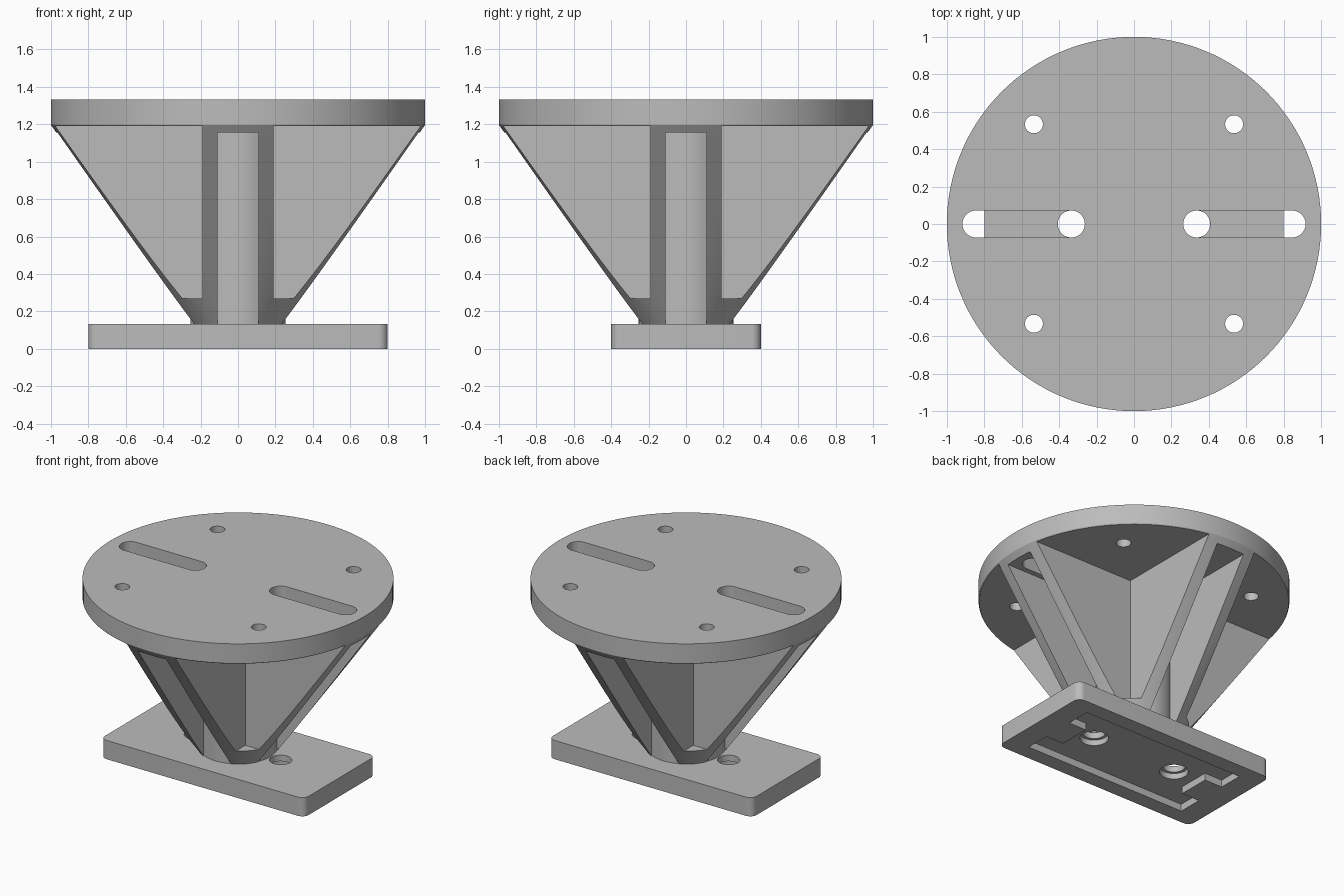
import bpy, bmesh, math
from mathutils import Matrix, Vector

cube = bpy.data.objects.get("Cube")
if cube:
    bpy.data.objects.remove(cube, do_unlink=True)

grey = bpy.data.materials.new("plain_grey")
grey.use_nodes = True
GREY = (0.5, 0.5, 0.5, 1)
grey.diffuse_color = GREY
grey.node_tree.nodes["Principled BSDF"].inputs["Base Color"].default_value = GREY


def finish(name, bm):
    bmesh.ops.recalc_face_normals(bm, faces=bm.faces)
    mesh = bpy.data.meshes.new(name)
    bm.to_mesh(mesh)
    bm.free()
    mesh.materials.append(grey)
    obj = bpy.data.objects.new(name, mesh)
    bpy.context.collection.objects.link(obj)
    return obj


def box(name, x0, x1, y0, y1, z0, z1):
    bm = bmesh.new()
    size = Matrix.Diagonal((x1 - x0, y1 - y0, z1 - z0, 1))
    centre = Matrix.Translation(((x0 + x1) / 2, (y0 + y1) / 2, (z0 + z1) / 2))
    bmesh.ops.create_cube(bm, size=1, matrix=centre @ size)
    return finish(name, bm)


def prism(name, outline, z0, z1):
    bm = bmesh.new()
    face = bm.faces.new([bm.verts.new((x, y, z0)) for x, y in outline])
    side = bmesh.ops.extrude_face_region(bm, geom=[face])["geom"]
    verts = [g for g in side if isinstance(g, bmesh.types.BMVert)]
    bmesh.ops.translate(bm, verts=verts, vec=(0, 0, z1 - z0))
    return finish(name, bm)


def arc(cx, cy, r, a0, a1, steps):
    angles = [math.radians(a0 + (a1 - a0) * i / steps) for i in range(steps + 1)]
    return [(cx + r * math.cos(a), cy + r * math.sin(a)) for a in angles]


def cylinder(name, x, y, r, z0, z1, sides=48):
    return prism(name, arc(x, y, r, 0, 360, sides)[:-1], z0, z1)


def lathe(name, profile, sides):
    bm = bmesh.new()
    verts = [bm.verts.new((r, 0, z)) for r, z in profile]
    edges = [bm.edges.new(pair) for pair in zip(verts, verts[1:])]
    bmesh.ops.spin(bm, geom=verts + edges, cent=(0, 0, 0), axis=(0, 0, 1),
                   angle=math.tau, steps=sides, use_merge=False)
    bmesh.ops.remove_doubles(bm, verts=bm.verts, dist=0.0001)
    return finish(name, bm)


def combine(target, tool, operation="DIFFERENCE"):
    tool.hide_render = True
    mod = target.modifiers.new("cut", "BOOLEAN")
    mod.operation, mod.solver, mod.object = operation, "EXACT", tool
    bpy.context.view_layer.objects.active = target
    bpy.ops.object.modifier_apply(modifier=mod.name)
    bpy.data.objects.remove(tool, do_unlink=True)


SIGNS = (-1, 1)
BASE_TOP, TOP = 0.133, 1.333

# Flaring cone with the round top plate
mount = lathe("ribbed_mount", [(0, 0.1), (0.235, 0.1), (1, 1.197), (1, TOP), (0, TOP)], 128)

# Corner pockets leave paired ribs on each side
for sx in SIGNS:
    for sy in SIGNS:
        xs = sorted((sx * 0.19, sx * 1.2))
        ys = sorted((sy * 0.19, sy * 1.2))
        combine(mount, box("pocket", *xs, *ys, 0.27, 1.19))

# Channels between the ribs, then the central column
combine(mount, box("channel_x", -1.3, 1.3, -0.11, 0.11, 0.05, 1.155))
combine(mount, box("channel_y", -0.11, 0.11, -1.3, 1.3, 0.05, 1.155))
combine(mount, cylinder("column", 0, 0, 0.253, 0.1, 1.25, 96), "UNION")

# Long slots and small bolt holes in the top plate
for sx in SIGNS:
    ends = sorted((sx * 0.335, sx * 0.845))
    outline = arc(ends[1], 0, 0.072, -90, 90, 20) + arc(ends[0], 0, 0.072, 90, 270, 20)
    combine(mount, prism("slot", outline, 1.1, 1.5))
    for sy in SIGNS:
        combine(mount, cylinder("bolt_hole", sx * 0.535, sy * 0.533, 0.048, 1.1, 1.5))

# Base plate with rounded corners
outline = []
for i, (sx, sy) in enumerate(((1, 1), (-1, 1), (-1, -1), (1, -1))):
    outline += arc(sx * 0.75, sy * 0.35, 0.05, 90 * i, 90 * i + 90, 8)
base = prism("base_plate", outline, 0, BASE_TOP)

# Shallow underside recess with a tab at each end
half = [(0.64, -0.29), (0.64, -0.115), (0.5, -0.115), (0.5, 0.115), (0.64, 0.115), (0.64, 0.29)]
combine(base, prism("recess", half + [(-x, -y) for x, y in half], -0.1, 0.05))

# Counterbored screw holes
for sx in SIGNS:
    combine(base, cylinder("screw_hole", sx * 0.335, 0, 0.072, -0.1, 0.3))
    combine(base, cylinder("counterbore", sx * 0.335, 0, 0.092, -0.1, 0.09))

# Smooth the round walls and keep the edges sharp
bpy.ops.object.select_all(action="DESELECT")
for obj in (mount, base):
    obj.select_set(True)
bpy.context.view_layer.objects.active = mount
bpy.ops.object.shade_smooth_by_angle(angle=math.radians(25))
